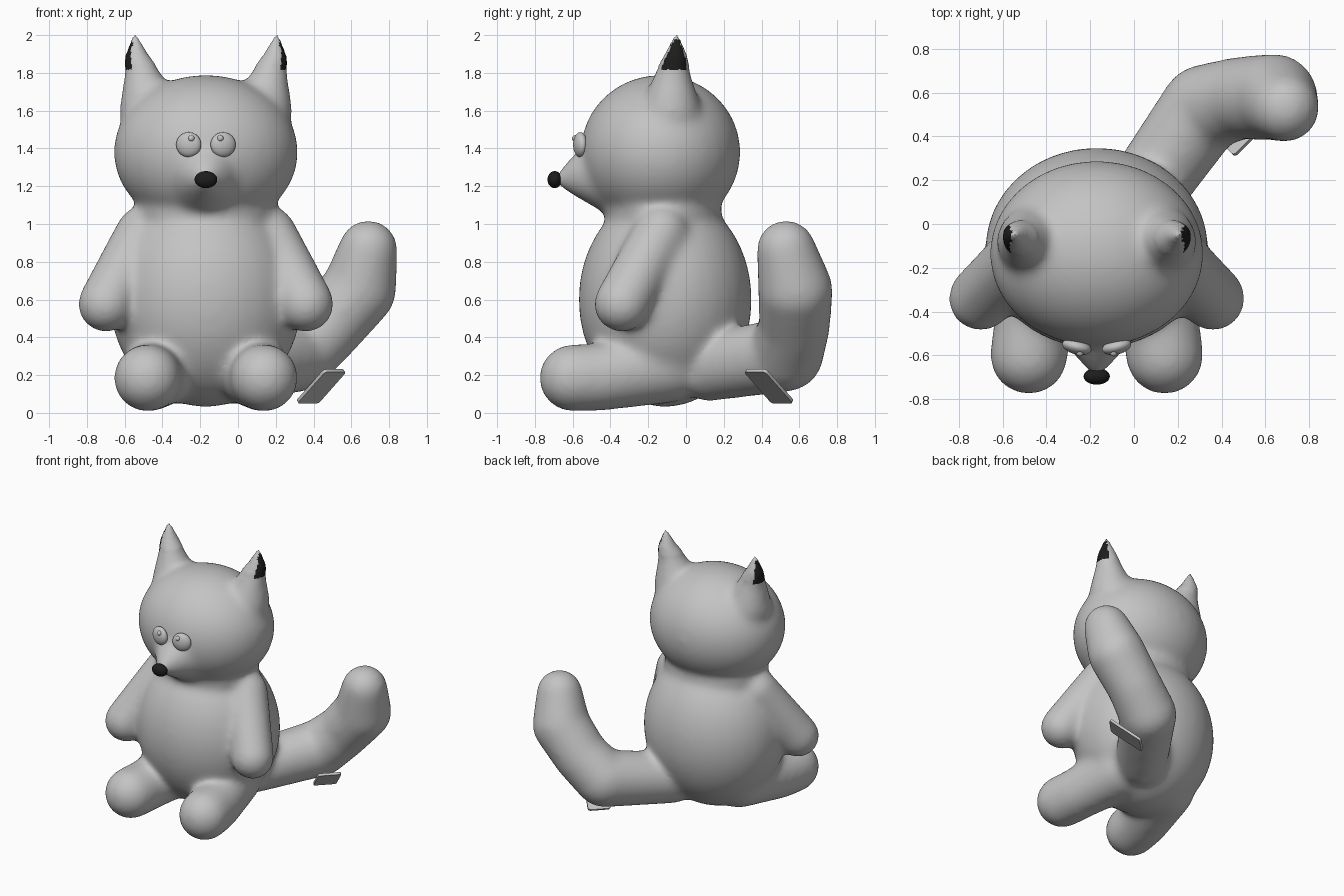
import bpy, bmesh
from mathutils import Vector, Matrix

cube = bpy.data.objects.get("Cube")
if cube:
    bpy.data.objects.remove(cube)

MID = -0.17  # x of the body's plane of symmetry


def material(name, value):
    m = bpy.data.materials.new(name)
    m.use_nodes = True
    color = (value, value, value, 1)
    m.diffuse_color = color
    m.node_tree.nodes["Principled BSDF"].inputs["Base Color"].default_value = color
    return m


grey = material("soft grey", 0.55)
black = material("black", 0.012)


def make_object(name, bm, *mats):
    mesh = bpy.data.meshes.new(name)
    bm.to_mesh(mesh)
    bm.free()
    ob = bpy.data.objects.new(name, mesh)
    bpy.context.collection.objects.link(ob)
    for m in mats:
        mesh.materials.append(m)
    mesh.shade_smooth()
    return ob


def ball(bm, center, size, turn=0):
    mat = Matrix.Translation(center) @ Matrix.Rotation(turn, 4, 'Z') @ Matrix.Diagonal((*size, 1))
    bmesh.ops.create_uvsphere(bm, u_segments=32, v_segments=20, radius=1, matrix=mat)


# Unit sphere points used to build tapered limbs
template = bmesh.new()
bmesh.ops.create_icosphere(template, subdivisions=3, radius=1)
SPHERE = [v.co.copy() for v in template.verts]
template.free()


def limb(bm, joints, mirror=1):
    """Hull each pair of neighbouring joint spheres (x from MID, y, z, radius)."""
    for pair in zip(joints, joints[1:]):
        verts = [bm.verts.new(Vector((MID + mirror * x, y, z)) + p * r)
                 for x, y, z, r in pair for p in SPHERE]
        hull = bmesh.ops.convex_hull(bm, input=verts)
        bmesh.ops.recalc_face_normals(
            bm, faces=[f for f in hull["geom"] if isinstance(f, bmesh.types.BMFace)])
    bmesh.ops.delete(bm, geom=[v for v in bm.verts if not v.link_faces], context='VERTS')


# Body, neck, head and snout
bm = bmesh.new()
ball(bm, (MID, -0.11, 0.6), (0.51, 0.46, 0.57))
ball(bm, (MID, -0.12, 1.06), (0.38, 0.31, 0.18))
ball(bm, (MID, -0.135, 1.38), (0.49, 0.425, 0.41))
limb(bm, [(0, -0.3, 1.28, 0.26), (0, -0.5, 1.26, 0.145), (0, -0.66, 1.235, 0.04)])

# Arms, legs and ears on both sides
for side in (1, -1):
    limb(bm, [(0.33, -0.13, 0.95, 0.15), (0.53, -0.34, 0.575, 0.15)], side)
    limb(bm, [(0.2, -0.1, 0.25, 0.2), (0.29, -0.45, 0.19, 0.18), (0.31, -0.6, 0.185, 0.18)], side)
    limb(bm, [(0.3, -0.08, 1.6, 0.16), (0.335, -0.07, 1.77, 0.1),
              (0.365, -0.055, 1.87, 0.065), (0.375, -0.05, 1.985, 0.016)], side)

# Tail curling up on one side
limb(bm, [(0.2, 0.12, 0.24, 0.18), (0.49, 0.53, 0.31, 0.2), (0.65, 0.575, 0.46, 0.19),
          (0.81, 0.58, 0.65, 0.2), (0.86, 0.53, 0.865, 0.158)])

# Fuse everything into one skin
skin = make_object("body_skin", bm, grey, black)
bpy.context.view_layer.objects.active = skin
skin.select_set(True)
fuse = skin.modifiers.new("fuse", 'REMESH')
fuse.mode = 'VOXEL'
fuse.voxel_size = 0.016
bpy.ops.object.modifier_apply(modifier=fuse.name)

# Soften the joins but keep the ear tips sharp, then blacken the outer ear tips
bm = bmesh.new()
bm.from_mesh(skin.data)
soft = [v for v in bm.verts if v.co.z < 1.84]
tips = [v for v in bm.verts if v.co.z >= 1.84]
for i in range(22):
    bmesh.ops.smooth_vert(bm, verts=soft, factor=0.5,
                          use_axis_x=True, use_axis_y=True, use_axis_z=True)
for i in range(2):
    bmesh.ops.smooth_vert(bm, verts=tips, factor=0.5, use_axis_x=True, use_axis_y=True)
bm.normal_update()
for f in bm.faces:
    f.smooth = True
    c = f.calc_center_median()
    outward = f.normal.x * (1 if c.x > MID else -1)
    f.material_index = int(1.82 < c.z < 1.975 and outward > 0.55)
bm.to_mesh(skin.data)
bm.free()

# Nose
bm = bmesh.new()
ball(bm, (MID, -0.695, 1.235), (0.06, 0.038, 0.045))
make_object("nose", bm, black)

# Eyes with small raised pupils
for side, name in ((1, "left"), (-1, "right")):
    bm = bmesh.new()
    ball(bm, (MID + side * 0.091, -0.56, 1.42), (0.068, 0.035, 0.066), side * 0.25)
    make_object(name + "_eye", bm, grey)
    bm = bmesh.new()
    ball(bm, (MID + side * 0.077, -0.587, 1.453), (0.017, 0.017, 0.017))
    make_object(name + "_pupil", bm, grey)

# Small rounded tag under the tail
bm = bmesh.new()
across = Vector((1, 1, 0)).normalized()
up = Vector((0.15, -0.15, 0.17)).normalized()
axes = Matrix((across, up, across.cross(up))).transposed().to_4x4()
bmesh.ops.create_cube(bm, size=1, matrix=Matrix.Diagonal((0.16, 0.27, 0.018, 1)))
corners = [e for e in bm.edges if abs(e.verts[0].co.z - e.verts[1].co.z) > 0.01]
bmesh.ops.bevel(bm, geom=corners, offset=0.02, segments=4, profile=0.5, affect='EDGES')
bm.transform(Matrix.Translation((0.44, 0.44, 0.14)) @ axes)
tag = make_object("tail_tag", bm, grey)
bpy.ops.object.select_all(action='DESELECT')
tag.select_set(True)
bpy.context.view_layer.objects.active = tag
bpy.ops.object.shade_smooth_by_angle()
